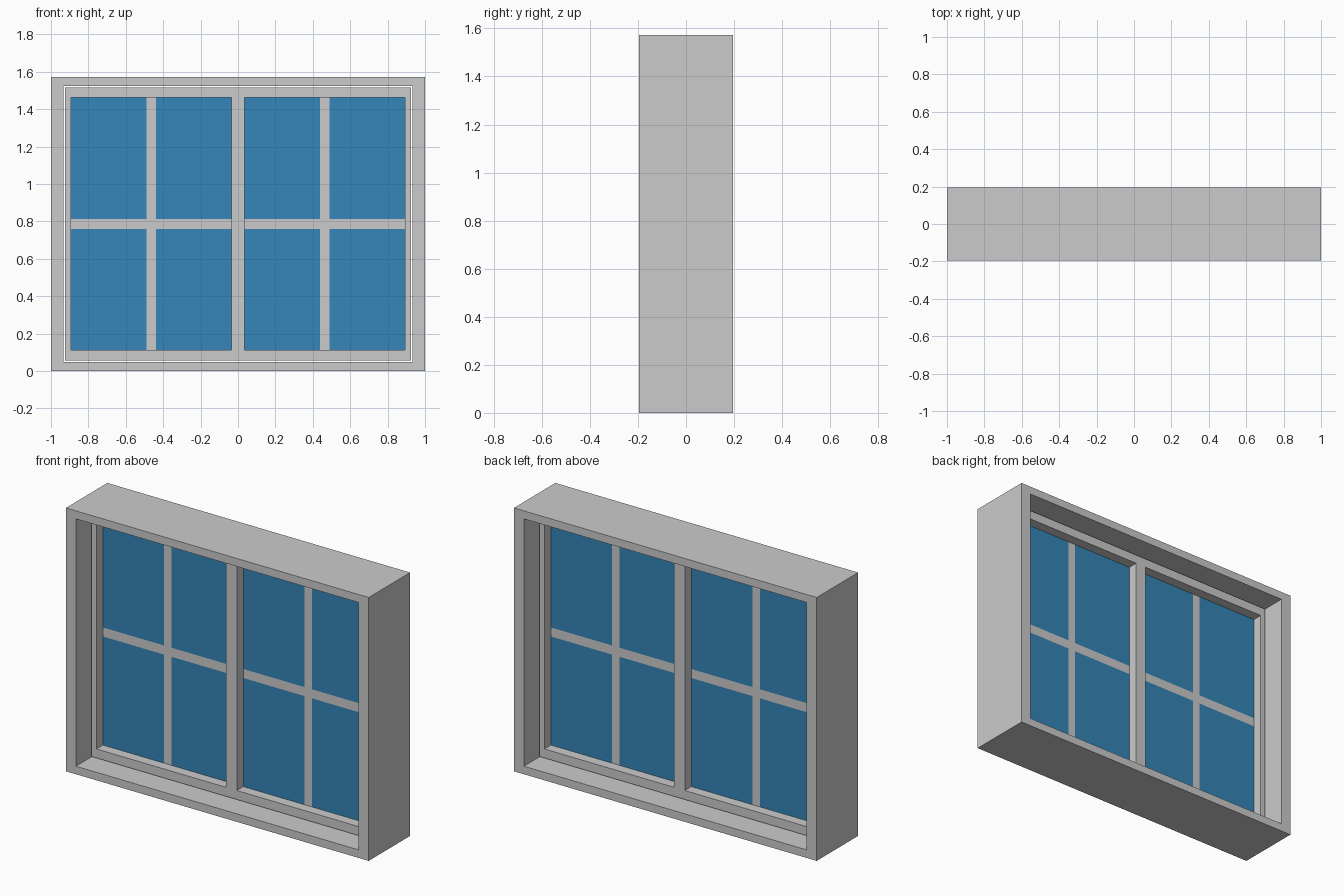
import bpy, bmesh

if "Cube" in bpy.data.objects:
    bpy.data.objects.remove(bpy.data.objects["Cube"])

W, H, DEPTH = 1.0, 1.573, 0.39     # half width, height, frame depth
SASH_DEPTH = 0.122


def lattice(name, xs, zs, keep, depth=0.0, mat=None):
    """Grid of cells in the xz plane; keep(i, j) picks the filled cells."""
    bm = bmesh.new()
    v = [[bm.verts.new((x, 0, z)) for z in zs] for x in xs]
    for i in range(len(xs) - 1):
        for j in range(len(zs) - 1):
            if keep(i, j):
                bm.faces.new((v[i][j], v[i + 1][j], v[i + 1][j + 1], v[i][j + 1]))
    bmesh.ops.delete(bm, geom=[p for p in bm.verts if not p.link_faces], context='VERTS')
    me = bpy.data.meshes.new(name)
    bm.to_mesh(me)
    bm.free()
    ob = bpy.data.objects.new(name, me)
    bpy.context.collection.objects.link(ob)
    if depth:
        mod = ob.modifiers.new("thickness", 'SOLIDIFY')
        mod.thickness, mod.offset = depth, 0
    if mat:
        me.materials.append(mat)
    return ob


glass = bpy.data.materials.new("blue_glass")
glass.diffuse_color = (0.035, 0.24, 0.48, 1)
glass.use_nodes = True
glass.node_tree.nodes["Principled BSDF"].inputs["Base Color"].default_value = glass.diffuse_color

# Outer wall frame
lattice("outer_frame", (-W, -0.934, 0.934, W), (0, 0.048, H - 0.048, H),
        lambda i, j: (i, j) != (1, 1), DEPTH)

# Inner sash with two openings, a hair smaller than the outer frame
lattice("sash", (-0.925, -0.892, -0.035, 0.035, 0.892, 0.925),
        (0.057, 0.111, H - 0.111, H - 0.057),
        lambda i, j: not (j == 1 and i in (1, 3)), SASH_DEPTH)

# Flat glass and glazing bars, sharing the mid plane
pane_z = (0.111, H / 2 - 0.027, H / 2 + 0.027, H - 0.111)
for side, s in (("left", -1), ("right", 1)):
    pane_x = sorted(s * x for x in (0.035, 0.438, 0.489, 0.892))
    lattice(side + "_glass", pane_x, pane_z, lambda i, j: i != 1 and j != 1, mat=glass)
    lattice(side + "_glazing_bars", pane_x, pane_z, lambda i, j: i == 1 or j == 1)
